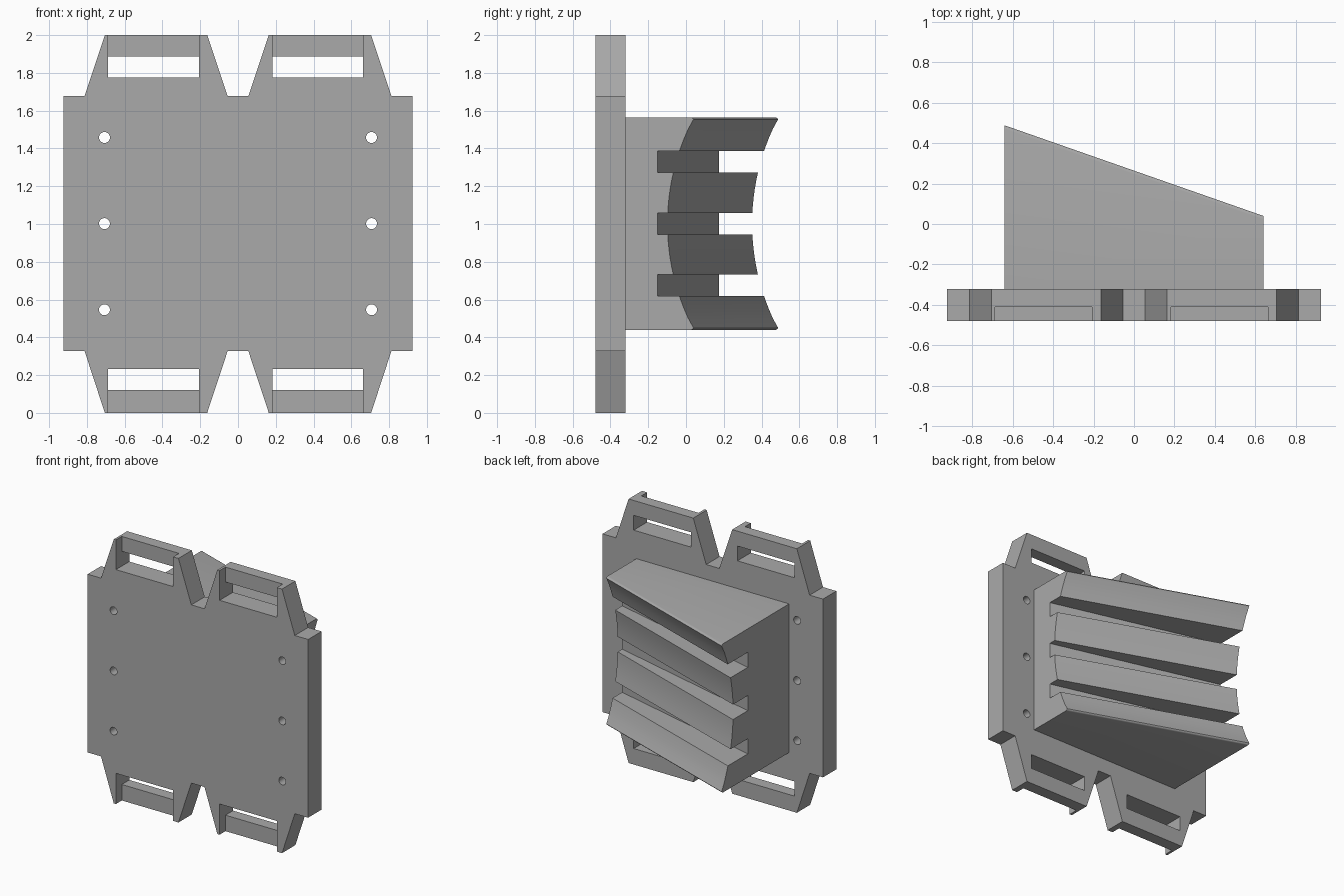
import bpy, bmesh, math

if "Cube" in bpy.data.objects:
    bpy.data.objects.remove(bpy.data.objects["Cube"])

grey = bpy.data.materials.new("light grey plastic")
grey.diffuse_color = (0.4, 0.4, 0.4, 1)
grey.use_nodes = True
grey.node_tree.nodes["Principled BSDF"].inputs["Base Color"].default_value = grey.diffuse_color


def prism(name, points, place_low, place_high):
    """Solid between two placements of a 2D outline."""
    bm = bmesh.new()
    low = [bm.verts.new(place_low(a, b)) for a, b in points]
    high = [bm.verts.new(place_high(a, b)) for a, b in points]
    n = len(points)
    bm.faces.new(low)
    bm.faces.new(high)
    for i in range(n):
        j = (i + 1) % n
        bm.faces.new((low[i], low[j], high[j], high[i]))
    bmesh.ops.recalc_face_normals(bm, faces=bm.faces)
    mesh = bpy.data.meshes.new(name)
    bm.to_mesh(mesh)
    bm.free()
    mesh.materials.append(grey)
    obj = bpy.data.objects.new(name, mesh)
    bpy.context.collection.objects.link(obj)
    return obj


def prism_y(name, points, y0, y1):
    return prism(name, points, lambda x, z: (x, y0, z), lambda x, z: (x, y1, z))


def box(name, x0, x1, y0, y1, z0, z1):
    return prism_y(name, [(x0, z0), (x1, z0), (x1, z1), (x0, z1)], y0, y1)


def cut(target, cutters):
    bpy.context.view_layer.objects.active = target
    for cutter in cutters:
        mod = target.modifiers.new("cut", 'BOOLEAN')
        mod.operation = 'DIFFERENCE'
        mod.solver = 'EXACT'
        mod.object = cutter
        bpy.ops.object.modifier_apply(modifier=mod.name)
        bpy.data.objects.remove(cutter)


# Mounting plate with four tapered strap tabs
quarter = [(0.055, 1.677), (0.163, 2), (0.705, 2), (0.812, 1.677), (0.924, 1.677)]
right = quarter + [(x, 2.004 - z if z < 2 else 0) for x, z in reversed(quarter)]
outline = right + [(-x, z) for x, z in reversed(right)]
plate = prism_y("mounting_plate", outline, -0.48, -0.32)

cutters = []
for x0, x1 in ((-0.687, -0.207), (0.182, 0.662)):
    # Strap slots go through; the strap bars sit back from the front
    cutters += [box("slot", x0, x1, -0.6, -0.2, 1.775, 1.887),
                box("slot", x0, x1, -0.6, -0.2, 0.121, 0.232),
                box("recess", x0, x1, -0.6, -0.41, 1.775, 2.1),
                box("recess", x0, x1, -0.6, -0.41, -0.1, 0.232)]
for x in (-0.707, 0.707):
    for z in (0.546, 1.002, 1.458):
        # Screw holes
        ring = [(x + 0.029 * math.cos(k * math.pi / 16),
                 z + 0.029 * math.sin(k * math.pi / 16)) for k in range(32)]
        cutters.append(prism_y("screw_hole", ring, -0.6, -0.2))
cut(plate, cutters)

# Wedge block: concave back that slopes down towards +x, with rounded rims
mid, half, radius, fillet = 1.002, 0.563, 1.2, 0.018


def hollow(dz):
    return radius - math.sqrt(radius ** 2 - dz ** 2)


rim = hollow(half - fillet) - 0.004
upper = [(rim + fillet * math.sin(a) - 0.006, half - fillet + fillet * math.cos(a))
         for a in (0, math.pi / 8, math.pi / 4, 3 * math.pi / 8)]
span = half - fillet
curve = [(hollow(span * k / 12), span * k / 12) for k in range(11, -12, -1)]
profile = upper + curve + [(y, -z) for y, z in reversed(upper)]
profile = [(None, half)] + profile + [(None, -half)]


def section(x, middle_y):
    return lambda y, z: (x, -0.33 if y is None else middle_y + y, mid + z)


block = prism("wedge_block", profile, section(-0.64, 0.35), section(0.64, -0.098))

# Three grooves with a sloping floor, open at both sides
floor = [(-0.74, 0.2), (0.74, -0.175), (0.74, 1), (-0.74, 1)]
grooves = []
for z in (0.675, 1.002, 1.33):
    z0, z1 = z - 0.057, z + 0.057
    grooves.append(prism("groove", floor, lambda x, y: (x, y, z0), lambda x, y: (x, y, z1)))
cut(block, grooves)

for obj in (plate, block):
    bpy.ops.object.select_all(action='DESELECT')
    obj.select_set(True)
    bpy.context.view_layer.objects.active = obj
    bpy.ops.object.shade_smooth_by_angle(angle=math.radians(28))
